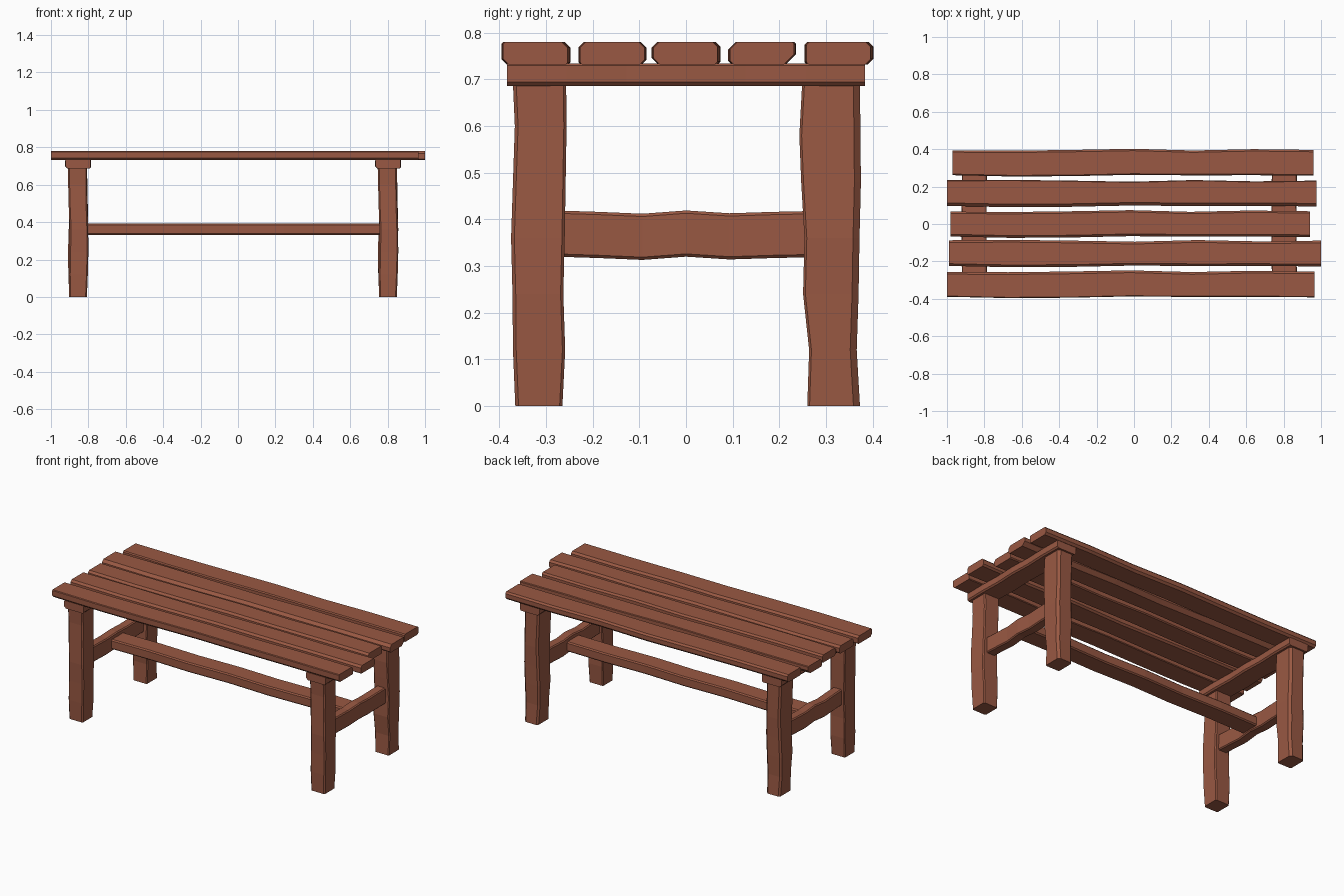
import bpy, bmesh

if "Cube" in bpy.data.objects:
    bpy.data.objects.remove(bpy.data.objects["Cube"])

wood = bpy.data.materials.new("red brown wood")
wood.diffuse_color = (0.32, 0.099, 0.056, 1)
wood.use_nodes = True
wood.node_tree.nodes["Principled BSDF"].inputs["Base Color"].default_value = wood.diffuse_color

# how each beam direction maps (along, across a, across b) to x, y, z
MAPS = {'x': lambda t, a, b: (t, a, b),
        'y': lambda t, a, b: (a, t, b),
        'z': lambda t, a, b: (a, b, t)}


def beam(name, axis, sections, ch=(.01, .01, .01, .01)):
    """Loft chamfered rectangles; section = (t, a0, a1, b0, b1).
    Chamfer order: a0b0, a1b0, a1b1, a0b1."""
    bm = bmesh.new()
    rings = []
    for t, a0, a1, b0, b1 in sections:
        p, q, r, s = ch
        pts = [(a0, b0 + p), (a0 + p, b0), (a1 - q, b0), (a1, b0 + q),
               (a1, b1 - r), (a1 - r, b1), (a0 + s, b1), (a0, b1 - s)]
        rings.append([bm.verts.new(MAPS[axis](t, a, b)) for a, b in pts])
    for lo, hi in zip(rings, rings[1:]):
        for i in range(8):
            j = (i + 1) % 8
            bm.faces.new((lo[i], lo[j], hi[j], hi[i]))
    bm.faces.new(rings[0])
    bm.faces.new(rings[-1])
    bmesh.ops.recalc_face_normals(bm, faces=bm.faces)
    me = bpy.data.meshes.new(name)
    bm.to_mesh(me)
    bm.free()
    me.materials.append(wood)
    ob = bpy.data.objects.new(name, me)
    bpy.context.collection.objects.link(ob)
    return ob


def spread(start, end, n):
    return [start + (end - start) * i / (n - 1) for i in range(n)]


# seat planks: x start, x end, y centre, corner chamfers
wave_lo = (.003, -.004, -.002, .005, .002, .003, 0)
wave_hi = (-.002, -.004, 0, .006, -.003, .004, 0)
planks = [(-1.0, .965, -.323, (.012, .004, .012, .004)),
          (-.99, 1.0, -.158, (.005, .010, .012, .012)),
          (-.98, .94, -.001, (.014, .006, .010, .012)),
          (-1.0, .975, .163, (.008, .022, .004, .016)),
          (-.97, .96, .327, (.005, .012, .010, .006))]
for i, (x0, x1, y, ch) in enumerate(planks):
    k = -1 if i in (1, 3) else 1
    secs = [(t, y - .069 + lo, y + .069 + k * hi, .732, .78)
            for t, lo, hi in zip(spread(x0, x1, 7), wave_lo, wave_hi)]
    beam(f"seat_plank_{i + 1}", 'x', secs, ch)

# leg outlines: z, x offset min/max, y min/max
front_leg = [(0, -.048, .047, -.366, -.265), (.12, -.05, .052, -.371, -.259),
             (.24, -.048, .055, -.372, -.263), (.36, -.045, .054, -.375, -.260),
             (.48, -.05, .05, -.371, -.258), (.60, -.053, .048, -.367, -.256),
             (.69, -.055, .048, -.371, -.257)]
back_leg = [(0, -.047, .048, .260, .373), (.12, -.052, .05, .264, .366),
            (.24, -.054, .052, .251, .370), (.36, -.05, .055, .254, .372),
            (.48, -.047, .052, .247, .375), (.58, -.05, .05, .243, .374),
            (.69, -.055, .048, .249, .373)]

for side, xc in (("left", -.855), ("right", .802)):
    for nm, prof, ch in (("front", front_leg, (.008, .007, .006, .005)),
                         ("back", back_leg, (.006, .005, .014, .010))):
        beam(f"{side}_{nm}_leg", 'z',
             [(z, xc + a, xc + b, c, d) for z, a, b, c, d in prof], ch)

    # cross beam under the seat
    w = (0, .002, -.002, .003, -.002, .002, 0)
    beam(f"{side}_cross_beam", 'y',
         [(t, xc - .067 + d, xc + .067 + d, .686, .734)
          for t, d in zip(spread(-.384, .384, 7), w)], (.012, .008, .004, .004))

    # side stretcher between the legs
    w = (.003, 0, -.004, .003, -.003, 0, .002)
    beam(f"{side}_stretcher", 'y',
         [(t, xc - .03 + d / 2, xc + .03 + d / 2, .317 + d, .416 + d)
          for t, d in zip(spread(-.28, .28, 7), w)], (.006, .006, .006, .006))

# long stretcher joining the two ends
w = (0, .004, -.003, .004, -.004, .003, 0)
beam("long_stretcher", 'x',
     [(t, -.06 + d, .06 + d, .332, .392)
      for t, d in zip(spread(-.845, .79, 7), w)], (.007, .007, .007, .007))
